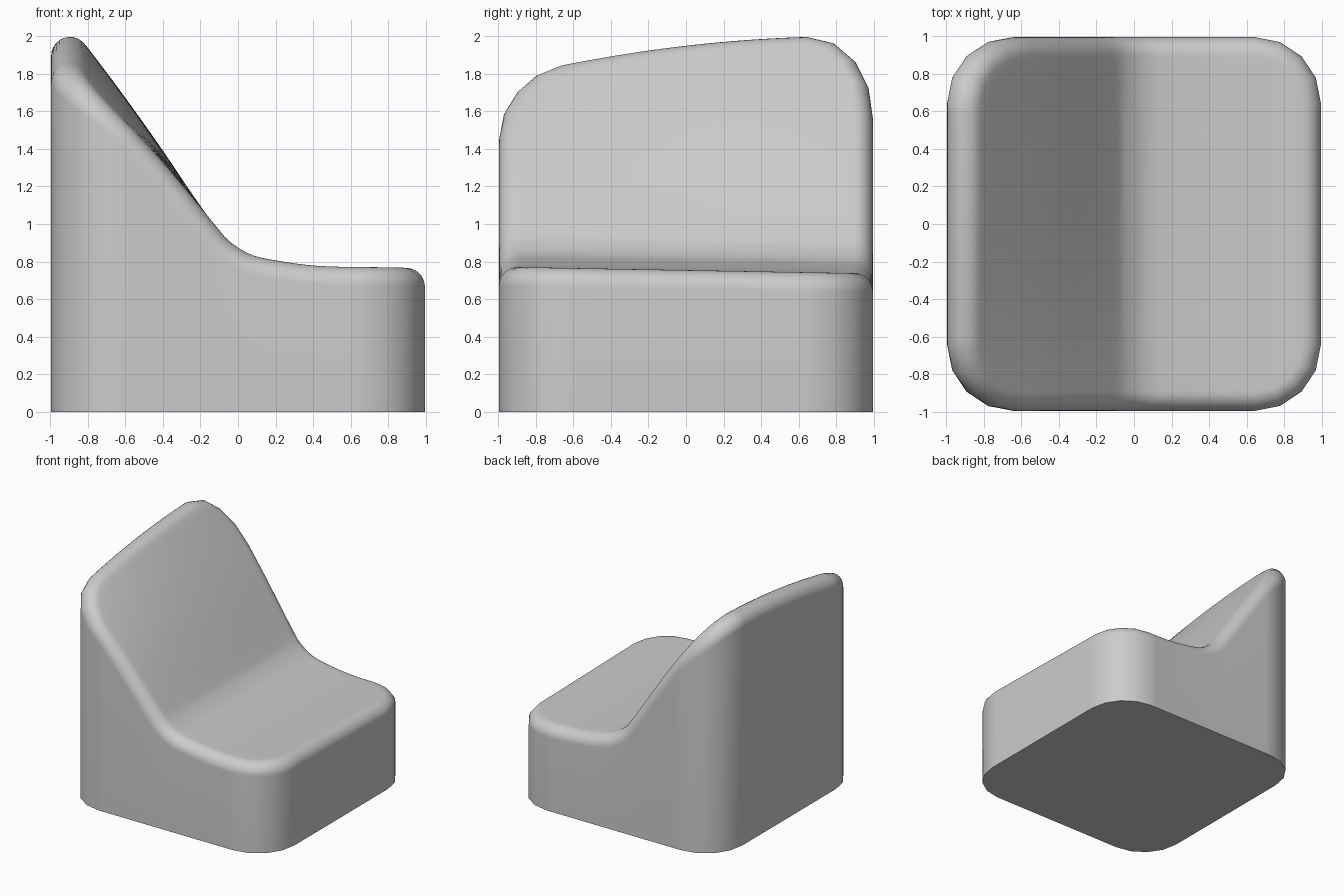
import bpy, bmesh, math
from mathutils import Vector

if "Cube" in bpy.data.objects:
    bpy.data.objects.remove(bpy.data.objects["Cube"])

R = 0.1               # fillet radius along the top rim
HALF = 0.995 - R      # half width of the inset footprint
CR = 0.25             # corner radius of the inset footprint

# Side profile followed by the centre of the rim fillet (x, z)
PROFILE = [(-0.9, 1.9), (-0.7, 1.645), (-0.5, 1.375), (-0.3, 1.085),
           (-0.2, 0.94), (-0.127, 0.846), (0.02, 0.749), (0.2, 0.705),
           (0.46, 0.675), (1.0, 0.67)]


def tangent(i):
    a = PROFILE[max(i - 1, 0)]
    b = PROFILE[min(i + 1, len(PROFILE) - 1)]
    return (b[1] - a[1]) / (b[0] - a[0])


def profile_z(x):
    if x <= PROFILE[0][0]:
        return PROFILE[0][1] + tangent(0) * (x - PROFILE[0][0])
    i = 0
    while i < len(PROFILE) - 2 and x > PROFILE[i + 1][0]:
        i += 1
    (x0, z0), (x1, z1) = PROFILE[i], PROFILE[i + 1]
    d = x1 - x0
    t = (x - x0) / d
    return ((2*t**3 - 3*t**2 + 1) * z0 + (t**3 - 2*t**2 + t) * d * tangent(i)
            + (3*t**2 - 2*t**3) * z1 + (t**3 - t**2) * d * tangent(i + 1))


def height(x, y):
    # the back rest drops toward the front, the seat tilts the other way
    w = min(max((-0.15 - x) / 0.75, 0), 1) ** 1.2
    crest = -0.045 + 0.1176 * y - 0.0675 * y * y
    return profile_z(x) + w * crest - (1 - w) * 0.018 * (y + 0.9)


def normal(x, y):
    e = 0.004
    gx = (height(x + e, y) - height(x - e, y)) / (2 * e)
    gy = (height(x, y + e) - height(x, y - e)) / (2 * e)
    return Vector((-gx, -gy, 1)).normalized()


# Rounded square footprint: points with outward directions
def footprint(side_steps=26, corner_steps=4):
    pts = []
    k = HALF - CR
    for q in range(4):
        a0 = q * math.pi / 2
        cx, cy = [(k, k), (-k, k), (-k, -k), (k, -k)][q]
        for j in range(corner_steps + 1):
            a = a0 + j / corner_steps * math.pi / 2
            n = Vector((math.cos(a), math.sin(a), 0))
            pts.append((Vector((cx, cy, 0)) + CR * n, n))
        start = pts[-1][0]
        along = Vector((-math.sin(a0 + math.pi / 2), math.cos(a0 + math.pi / 2), 0))
        for j in range(1, side_steps):
            pts.append((start + along * (2 * k * j / side_steps), n))
    return pts


loop = footprint()
rings = []

# Walls: floor ring, then rolling-ball fillet over the rim
rings.append([p + R * n for p, n in loop])
STEPS = 10
for s in range(STEPS + 1):
    ring = []
    for p, n in loop:
        centre = Vector((p.x, p.y, height(p.x, p.y)))
        ring.append(centre + R * n.slerp(normal(p.x, p.y), s / STEPS))
    rings.append(ring)

# Curved top surface: concentric rings shrinking to the middle
INNER = 28
for s in range(INNER - 1, 0, -1):
    ring = []
    for p, n in loop:
        x, y = p.x * s / INNER, p.y * s / INNER
        ring.append(Vector((x, y, height(x, y))) + R * normal(x, y))
    rings.append(ring)

bm = bmesh.new()
vr = [[bm.verts.new(co) for co in ring] for ring in rings]
count = len(loop)
for a, b in zip(vr, vr[1:]):
    for i in range(count):
        j = (i + 1) % count
        bm.faces.new((a[i], a[j], b[j], b[i]))
middle = bm.verts.new(Vector((0, 0, height(0, 0))) + R * normal(0, 0))
for i in range(count):
    bm.faces.new((vr[-1][i], vr[-1][(i + 1) % count], middle))
bm.faces.new(vr[0][::-1])   # flat underside
bmesh.ops.recalc_face_normals(bm, faces=bm.faces)

mesh = bpy.data.meshes.new("sculpted_keycap_block")
bm.to_mesh(mesh)
bm.free()
block = bpy.data.objects.new("sculpted_keycap_block", mesh)
bpy.context.collection.objects.link(block)
bpy.context.view_layer.objects.active = block
block.select_set(True)
bpy.ops.object.shade_smooth_by_angle(angle=math.radians(35))
